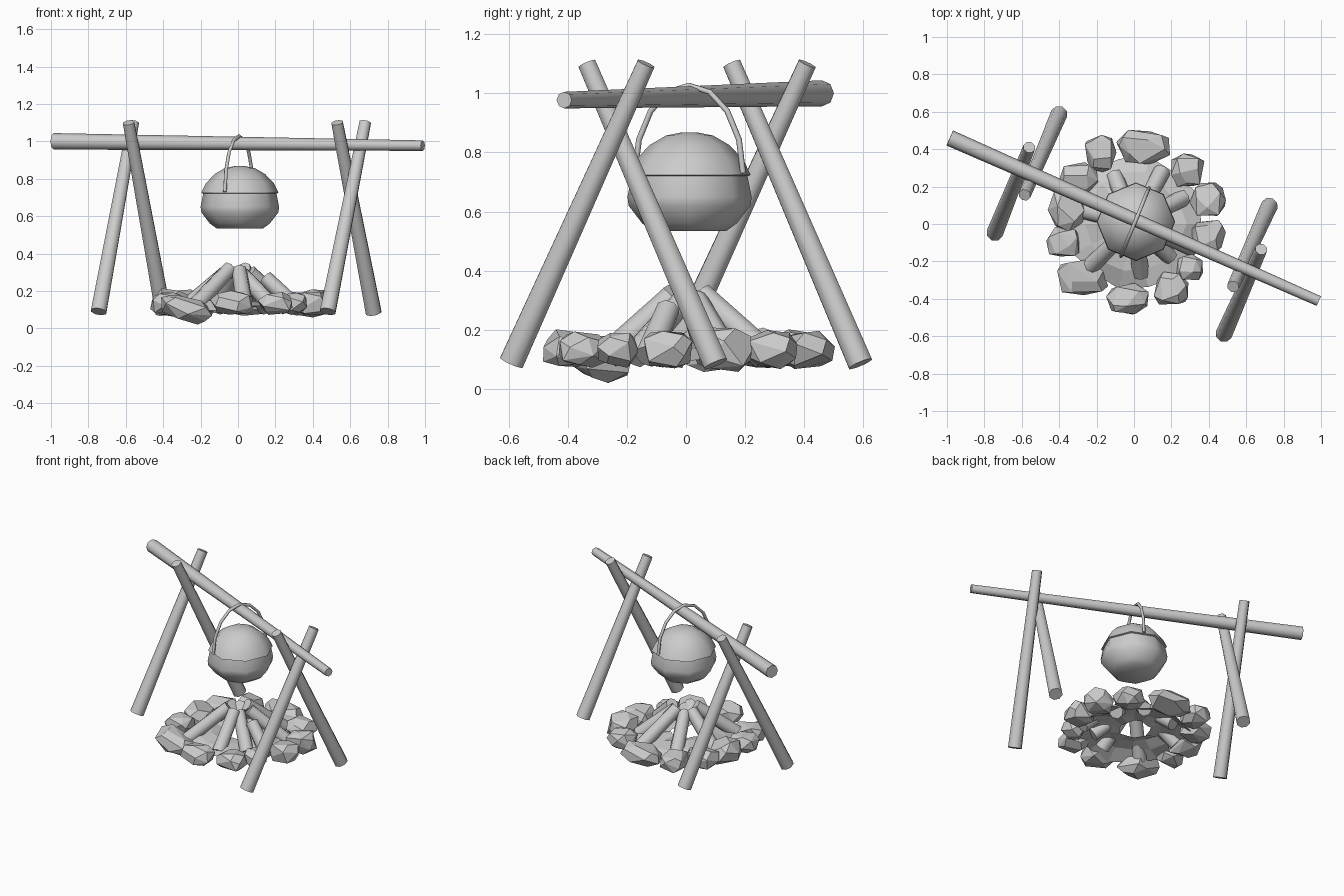
import bpy, bmesh, math, random
from mathutils import Vector, Matrix

random.seed(4)
cube = bpy.data.objects.get("Cube")
if cube:
    bpy.data.objects.remove(cube, do_unlink=True)

grey = bpy.data.materials.new("plain grey")
grey.use_nodes = True
grey.diffuse_color = (0.6, 0.6, 0.6, 1)
grey.node_tree.nodes["Principled BSDF"].inputs["Base Color"].default_value = (0.6, 0.6, 0.6, 1)


def finish(name, bm, smooth=True):
    bmesh.ops.recalc_face_normals(bm, faces=bm.faces)
    mesh = bpy.data.meshes.new(name)
    bm.to_mesh(mesh)
    bm.free()
    mesh.materials.append(grey)
    obj = bpy.data.objects.new(name, mesh)
    bpy.context.collection.objects.link(obj)
    if smooth:
        bpy.ops.object.select_all(action='DESELECT')
        obj.select_set(True)
        bpy.context.view_layer.objects.active = obj
        bpy.ops.object.shade_smooth_by_angle(angle=math.radians(55))
    return obj


def pole(name, start, end, r_start, r_end, sides=8):
    a, b = Vector(start), Vector(end)
    turn = (b - a).to_track_quat('Z', 'Y').to_matrix().to_4x4()
    bm = bmesh.new()
    bmesh.ops.create_cone(bm, cap_ends=True, segments=sides, radius1=r_start, radius2=r_end,
                          depth=(b - a).length, matrix=Matrix.Translation((a + b) / 2) @ turn)
    return finish(name, bm)


def bridge(bm, rings):
    for low, high in zip(rings, rings[1:]):
        for i in range(len(low)):
            j = (i + 1) % len(low)
            bm.faces.new((low[i], low[j], high[j], high[i]))


def lathe(name, profile, centre, sides=8):
    bm = bmesh.new()
    rings = [[bm.verts.new((centre[0] + r * math.cos(math.tau * i / sides),
                            centre[1] + r * math.sin(math.tau * i / sides), z))
              for i in range(sides)] for r, z in profile]
    bridge(bm, rings)
    bm.faces.new(rings[0])
    bm.faces.new(rings[-1])
    return finish(name, bm)


# Crossbar and the two crossed pairs of legs
pole("crossbar", (-0.985, 0.46, 1.0), (0.988, -0.412, 0.977), 0.044, 0.028)
legs = {
    "right_back_leg": ((-0.4, 0.59, 0.085), (-0.585, 0.155, 1.1)),
    "right_front_leg": ((-0.745, -0.05, 0.09), (-0.56, 0.41, 1.1)),
    "left_back_leg": ((0.725, 0.1, 0.085), (0.53, -0.335, 1.1)),
    "left_front_leg": ((0.48, -0.59, 0.09), (0.68, -0.135, 1.1)),
}
for name, (foot, tip) in legs.items():
    pole(name, foot, tip, 0.045, 0.033)

# Cooking pot, lid and wire handle
pot_centre = (0.01, 0.012)
lathe("pot", [(0.125, 0.535), (0.16, 0.56), (0.206, 0.62), (0.21, 0.65), (0.195, 0.725)], pot_centre)
lathe("pot_lid", [(0.19, 0.718), (0.207, 0.724), (0.182, 0.775), (0.135, 0.825),
                  (0.08, 0.857), (0.03, 0.867)], pot_centre)

curve = bpy.data.curves.new("pot_handle", 'CURVE')
curve.dimensions = '3D'
curve.bevel_depth = 0.01
curve.bevel_resolution = 1
curve.use_fill_caps = True
curve.materials.append(grey)
arch = curve.splines.new('POLY')
steps = 8
arch.points.add(steps)
for i, p in enumerate(arch.points):
    t = math.pi * i / steps
    side = -math.cos(t)
    p.co = (0.005 + 0.075 * side, 0.01 + 0.183 * side, 0.73 + 0.297 * math.sin(t), 1)
bpy.context.collection.objects.link(bpy.data.objects.new("pot_handle", curve))


# Blocky faceted stone: centre, width, depth, height and sideways slope
def stone(name, x, y, w, d, h, z=0.135, slope=0.0):
    bm = bmesh.new()
    count = 18
    spin = random.uniform(0, math.tau)
    for i in range(count):
        up = 1 - 2 * (i + 0.5) / count
        a = i * 2.4 + spin + random.uniform(-0.3, 0.3)
        flat = math.sqrt(1 - up * up)
        k = random.uniform(0.92, 1.1)
        p = [k * math.copysign(abs(c) ** 0.75, c) / 2
             for c in (flat * math.cos(a), flat * math.sin(a), up)]
        bm.verts.new((x + p[0] * w, y + p[1] * d, z + p[2] * h + slope * p[0] * w))
    hull = bmesh.ops.convex_hull(bm, input=bm.verts)
    loose = [v for v in hull["geom_interior"] if isinstance(v, bmesh.types.BMVert)]
    bmesh.ops.delete(bm, geom=loose, context='VERTS')
    bmesh.ops.dissolve_limit(bm, angle_limit=math.radians(16), verts=bm.verts, edges=bm.edges)
    finish(name, bm, smooth=False)


# Ring of hearth stones, one of them tipped down into the ground
stones = [(0.05, 0.41, 0.28, 0.19, 0.13), (-0.18, 0.38, 0.18, 0.2, 0.13),
          (-0.3, 0.24, 0.22, 0.18, 0.14), (-0.36, 0.08, 0.21, 0.23, 0.15),
          (-0.38, -0.1, 0.18, 0.16, 0.12), (-0.28, -0.28, 0.28, 0.21, 0.14, 0.105, -0.2),
          (-0.03, -0.4, 0.23, 0.17, 0.13), (0.2, -0.35, 0.2, 0.18, 0.12),
          (0.3, -0.23, 0.15, 0.14, 0.12), (0.4, -0.06, 0.19, 0.17, 0.13),
          (0.4, 0.13, 0.19, 0.2, 0.15), (0.285, 0.29, 0.18, 0.18, 0.13)]
for n, s in enumerate(stones, 1):
    stone(f"hearth_stone_{n}", *s)

# Uneven sheet of ash, open in the middle where the firewood meets
bm = bmesh.new()
sides = 14
rings = []
for r, z in ((0.35, 0.105), (0.27, 0.135), (0.18, 0.15), (0.1, 0.14)):
    ring = []
    for i in range(sides):
        a = math.tau * i / sides
        k = r * random.uniform(0.92, 1.08)
        ring.append(bm.verts.new((k * math.cos(a), k * math.sin(a), z + random.uniform(-0.015, 0.015))))
    rings.append(ring)
bridge(bm, rings)
finish("ash_bed", bm, smooth=False)

# Firewood leaning together: direction in degrees, foot radius, tip radius, tip height
wood = [(-22, 0.34, 0.16, 0.27), (28, 0.3, 0.07, 0.3), (62, 0.32, 0.06, 0.32),
        (112, 0.28, 0.04, 0.3), (165, 0.29, 0.05, 0.31), (224, 0.33, 0.06, 0.32),
        (278, 0.27, 0.05, 0.31), (318, 0.26, 0.03, 0.29)]
for n, (deg, foot, tip, height) in enumerate(wood, 1):
    d = Vector((math.cos(math.radians(deg)), math.sin(math.radians(deg)), 0))
    pole(f"firewood_{n}", d * foot + Vector((0, 0, 0.11)), d * tip + Vector((0, 0, height)), 0.046, 0.041)
